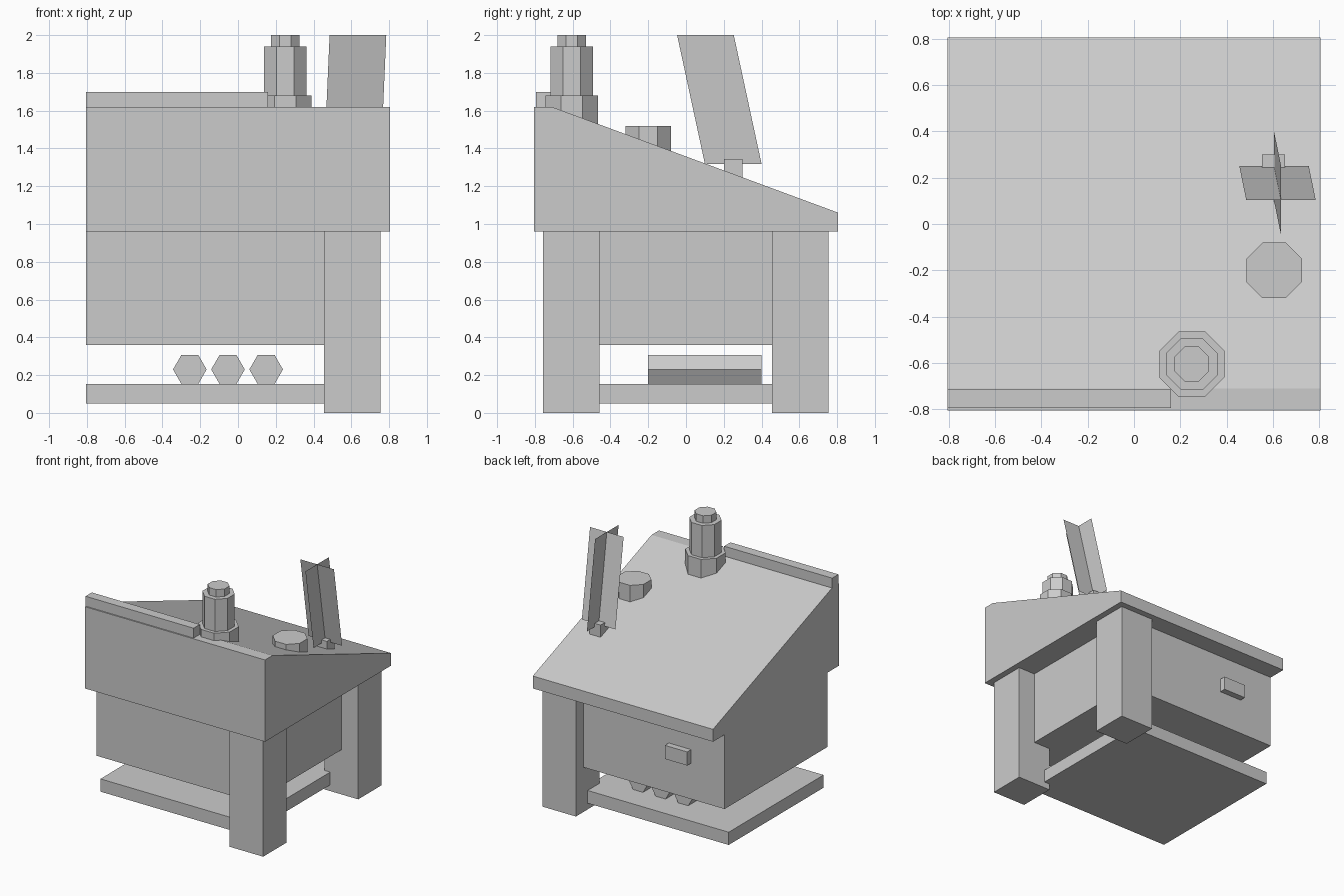
import bpy
import bmesh
from math import cos, pi, tau

cube = bpy.data.objects.get("Cube")
if cube:
    bpy.data.objects.remove(cube, do_unlink=True)

grey = bpy.data.materials.new("plain grey")
grey.use_nodes = True
grey.diffuse_color = (0.6, 0.6, 0.6, 1)
grey.node_tree.nodes["Principled BSDF"].inputs["Base Color"].default_value = (0.6, 0.6, 0.6, 1)


def finish(name, bm, closed=True):
    if closed:
        bmesh.ops.recalc_face_normals(bm, faces=bm.faces)
    mesh = bpy.data.meshes.new(name)
    bm.to_mesh(mesh)
    bm.free()
    mesh.materials.append(grey)
    obj = bpy.data.objects.new(name, mesh)
    bpy.context.collection.objects.link(obj)
    return obj


def prism(name, profile, offset):
    """Extrude a closed 3D outline along an offset."""
    bm = bmesh.new()
    face = bm.faces.new([bm.verts.new(p) for p in profile])
    extruded = bmesh.ops.extrude_face_region(bm, geom=[face], use_keep_orig=True)
    moved = [v for v in extruded["geom"] if isinstance(v, bmesh.types.BMVert)]
    bmesh.ops.translate(bm, verts=moved, vec=offset)
    return finish(name, bm)


def box(name, x, y, z):
    base = [(x[0], y[0], z[0]), (x[1], y[0], z[0]), (x[1], y[1], z[0]), (x[0], y[1], z[0])]
    return prism(name, base, (0, 0, z[1] - z[0]))


def ring(sides, radius, turn):
    return [(radius * cos(turn + tau * i / sides),
             radius * cos(turn + tau * i / sides - pi / 2)) for i in range(sides)]


def octagon(name, centre, half_width, z):
    outline = ring(8, half_width / cos(pi / 8), pi / 8)
    return prism(name, [(centre[0] + u, centre[1] + v, z[0]) for u, v in outline],
                 (0, 0, z[1] - z[0]))


def sheet(name, corners):
    bm = bmesh.new()
    bm.faces.new([bm.verts.new(p) for p in corners])
    return finish(name, bm, closed=False)


HALF = 0.805

# Sloped desk top with a flat strip along the front
side = [(-HALF, 0.96), (HALF, 0.96), (HALF, 1.06), (-0.71, 1.62), (-HALF, 1.62)]
prism("sloped_top", [(-HALF, y, z) for y, z in side], (2 * HALF, 0, 0))
box("front_rail", (-HALF, 0.16), (-0.795, -0.715), (1.6, 1.7))

# Drawer case, lower shelf and the two legs
box("drawer_case", (-HALF, 0.605), (-0.657, 0.657), (0.36, 0.96))
box("drawer_handle", (-0.506, -0.306), (0.65, 0.707), (0.65, 0.76))
box("lower_shelf", (-HALF, 0.505), (-0.605, 0.605), (0.05, 0.153))
for name, y in (("front_leg", (-0.757, -0.457)), ("back_leg", (0.455, 0.755))):
    box(name, (0.455, 0.755), y, (0, 0.96))

# Rolled scrolls lying on the shelf
for i in range(3):
    outline = ring(6, 0.089, 0)
    prism(f"scroll_{i + 1}", [(-0.255 + 0.202 * i + u, -0.2, 0.23 + v) for u, v in outline],
          (0, 0.6, 0))

# Stepped candle
candle = (0.25, -0.605)
octagon("candle_base", candle, 0.14, (1.5, 1.68))
octagon("candle_body", candle, 0.112, (1.68, 1.94))
octagon("candle_tip", candle, 0.075, (1.94, 2.0))

# Ink pot and leaning quill made of two crossed sheets
octagon("ink_pot", (0.605, -0.2), 0.12, (1.36, 1.52))
box("quill_stand", (0.553, 0.653), (0.2, 0.3), (1.2, 1.345))
low, high = (0.605, 0.25, 1.318), (0.635, 0.103, 2.0)
for name, dx, dy in (("quill_wide_sheet", 0.15, 0), ("quill_cross_sheet", 0, 0.15)):
    sheet(name, [(low[0] - dx, low[1] - dy, low[2]), (low[0] + dx, low[1] + dy, low[2]),
                 (high[0] + dx, high[1] + dy, high[2]), (high[0] - dx, high[1] - dy, high[2])])
